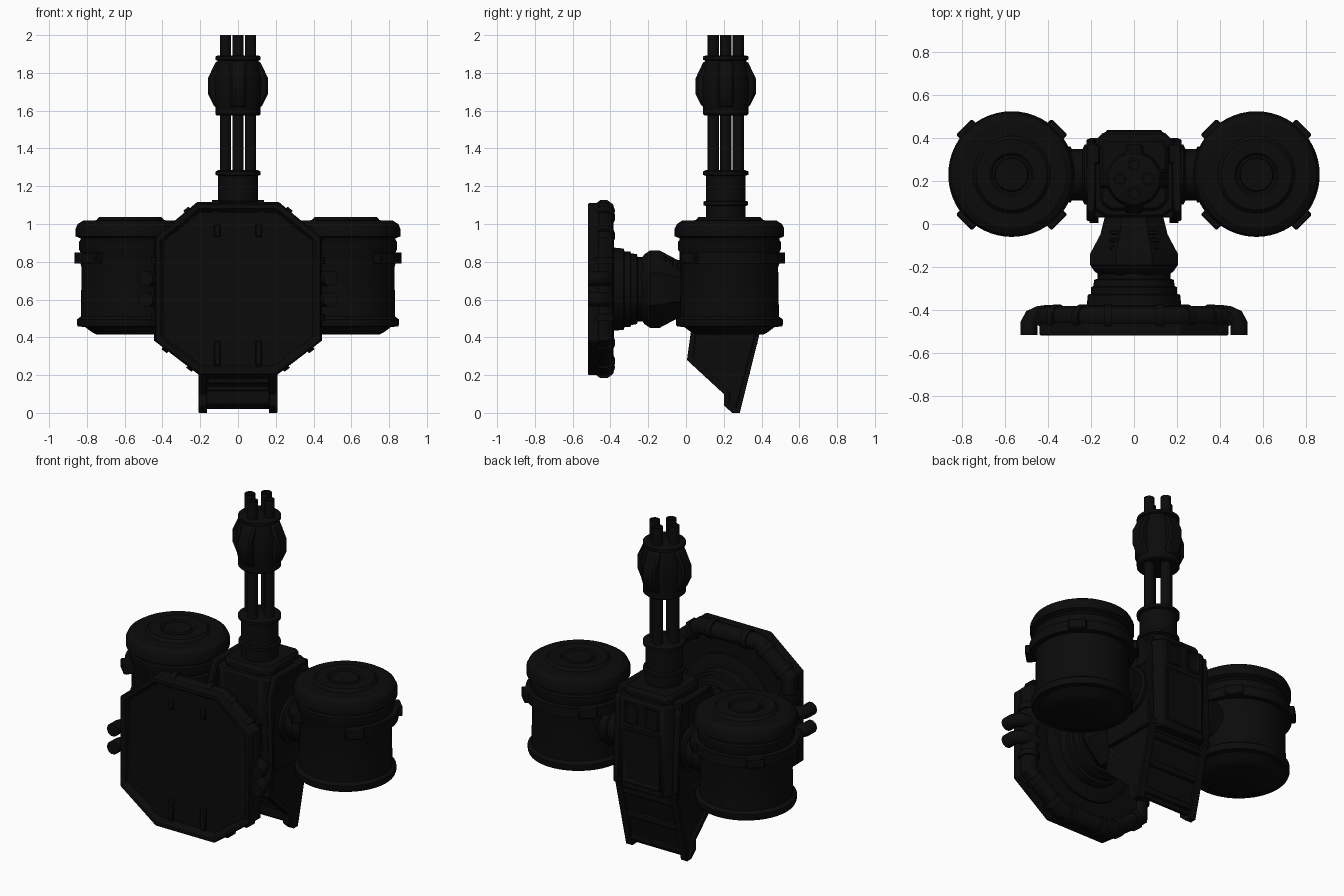
import bpy, bmesh, math
from mathutils import Matrix, Vector

cube = bpy.data.objects.get("Cube")
if cube:
    bpy.data.objects.remove(cube, do_unlink=True)


def material(name, v):
    m = bpy.data.materials.new(name)
    m.use_nodes = True
    col = (v, v, v, 1)
    m.diffuse_color = col
    m.node_tree.nodes["Principled BSDF"].inputs["Base Color"].default_value = col
    return m


BLACK = material("matte black", 0.0033)


def finish(name, bm, bevel=0.0):
    bmesh.ops.recalc_face_normals(bm, faces=bm.faces)
    me = bpy.data.meshes.new(name)
    bm.to_mesh(me)
    bm.free()
    ob = bpy.data.objects.new(name, me)
    bpy.context.collection.objects.link(ob)
    me.materials.append(BLACK)
    if bevel:
        mod = ob.modifiers.new("edge", 'BEVEL')
        mod.width, mod.segments, mod.limit_method = bevel, 1, 'ANGLE'
    bpy.ops.object.select_all(action='DESELECT')
    ob.select_set(True)
    bpy.context.view_layer.objects.active = ob
    bpy.ops.object.shade_smooth_by_angle(angle=math.radians(30))
    return ob


def place(axis, u, v, h):
    return {'x': (h, u, v), 'y': (u, h, v), 'z': (u, v, h)}[axis]


def lathe(name, profile, loc=(0, 0, 0), axis='z', seg=40, turn=0):
    """Revolve (radius, height) points; both ends are capped."""
    bm = bmesh.new()
    rings = [[bm.verts.new(Vector(loc) + Vector(place(
        axis, r * math.cos(turn + math.tau * i / seg), r * math.sin(turn + math.tau * i / seg), h)))
        for i in range(seg)] for r, h in profile]
    for a, b in zip(rings, rings[1:]):
        for i in range(seg):
            j = (i + 1) % seg
            bm.faces.new((a[i], a[j], b[j], b[i]))
    bm.faces.new(rings[0])
    bm.faces.new(rings[-1])
    return finish(name, bm)


def prism(name, pts, axis, lo, hi, bevel=0.008, recess=None):
    """Extrude an outline along an axis; recess = (direction, inset, depth)."""
    bm = bmesh.new()
    low = [bm.verts.new(place(axis, u, v, lo)) for u, v in pts]
    high = [bm.verts.new(place(axis, u, v, hi)) for u, v in pts]
    bm.faces.new(low)
    bm.faces.new(high)
    for i in range(len(pts)):
        j = (i + 1) % len(pts)
        bm.faces.new((low[i], low[j], high[j], high[i]))
    bmesh.ops.recalc_face_normals(bm, faces=bm.faces)
    if recess:
        d, inset, depth = recess
        f = [f for f in bm.faces if f.normal.dot(Vector(d)) > 0.95]
        bmesh.ops.inset_region(bm, faces=f, thickness=inset)
        bmesh.ops.inset_region(bm, faces=f, thickness=0.01, depth=-depth)
    return finish(name, bm, bevel)


def box(name, lo, hi, bevel=0.006, recess=None):
    pts = [(lo[0], lo[1]), (hi[0], lo[1]), (hi[0], hi[1]), (lo[0], hi[1])]
    return prism(name, pts, 'z', lo[2], hi[2], bevel, recess)


def tube(name, path, r, cyclic=False):
    cu = bpy.data.curves.new(name, 'CURVE')
    cu.dimensions, cu.bevel_depth, cu.bevel_resolution, cu.use_fill_caps = '3D', r, 3, True
    sp = cu.splines.new('POLY')
    sp.points.add(len(path) - 1)
    for p, co in zip(sp.points, path):
        p.co = (*co, 1)
    sp.use_cyclic_u = cyclic
    cu.materials.append(BLACK)
    ob = bpy.data.objects.new(name, cu)
    bpy.context.collection.objects.link(ob)
    bpy.ops.object.select_all(action='DESELECT')
    ob.select_set(True)
    bpy.context.view_layer.objects.active = ob
    bpy.ops.object.convert(target='MESH')
    bpy.ops.object.shade_smooth_by_angle(angle=math.radians(40))
    return ob


def mirrored(half):
    return half + [(-x, z) for x, z in reversed(half)]


# Mounting plate with recessed face and rim pipe
CZ = 0.655
plate = mirrored([(.22, 1.11), (.44, .93), (.44, .38), (.2, .2)])
prism("mount_plate", plate, 'y', -.52, -.46, .006, ((0, -1, 0), .035, .03))
prism("plate_back", [(x * .9, CZ + (z - CZ) * .9) for x, z in plate], 'y', -.465, -.41)
rim = [(x * .91, -.435, CZ + (z - CZ) * .91) for x, z in plate]
tube("rim_pipe", rim, .052, True)
for i, a in enumerate(rim):
    a, b = Vector(a), Vector(rim[(i + 1) % len(rim)])
    for t in (.2, .8):
        c, d = a.lerp(b, t), (b - a).normalized() * .018
        tube("pipe_collar", [c - d, c + d], .06)
for s in (-1, 1):
    for z in (.6, .71):
        tube("side_elbow", [(s * x, y, z) for x, y in
             ((.36, -.42), (.44, -.42), (.475, -.435), (.489, -.465), (.489, -.518))], .04)
    for z0, z1 in ((.25, .38), (.93, 1.0)):
        box("face_clip", (s * .11 - .018, -.505, z0), (s * .11 + .018, -.47, z1))

# Ribbed neck and swivel joint
lathe("neck", [(.30, -.42), (.30, -.395), (.25, -.38), (.22, -.38), (.215, -.33), (.2, -.325),
               (.2, -.295), (.19, -.29), (.185, -.26), (.17, -.255), (.17, -.2)], (0, 0, CZ), 'y')
lathe("swivel_joint", [(.17, -.24), (.2, -.22), (.222, -.19), (.222, -.14), (.17, -.05), (.14, .06)],
      (0, 0, CZ), 'y', 8, math.pi / 8)
for s in (-1, 1):
    for k in range(3):
        y = -.11 + k * .035
        box("joint_vent", (s * .08 - .035, y - .01, .75), (s * .08 + .035, y + .01, .83 - k * .012))

# Central body
prism("body", mirrored([(.14, .43), (.17, .40), (.19, .36), (.19, .07), (.13, .03)]), 'z', .42, .98, .012)
prism("body_top", mirrored([(.13, .40), (.16, .36), (.16, .1), (.11, .06)]), 'z', .97, 1.03, .015)
box("back_panel", (-.13, .42, .46), (.13, .438, .8), recess=((0, 1, 0), .02, .01))
for s in (-1, 1):
    box("back_slot_frame", (s * .07 - .045, .42, .83), (s * .07 + .045, .438, .96),
        recess=((0, 1, 0), .015, .012))
    box("shoulder_block", (s * .19 - .03, .28, .82), (s * .19 + .03, .37, 1.0))

# Side plates and lower tail fin
upper = [(.03, .42), (.015, .88), (.06, 1.0), (.34, 1.0), (.38, .94), (.395, .42)]
lower = [(.03, .46), (.005, .28), (.2, .1), (.2, .04), (.245, 0), (.285, 0), (.40, .46)]
for s in (-1, 1):
    prism("side_plate", upper, 'x', s * .18, s * .222, .008, ((s, 0, 0), .03, .01))
    prism("tail_side", lower, 'x', s * .165, s * .208, .006, ((s, 0, 0), .03, .01))
prism("tail_core", [(.03, .46), (.03, .29), (.215, .12), (.215, .05), (.26, .02), (.275, .02), (.38, .46)],
      'x', -.17, .17, .004)
for k in range(4):
    t = k / 3
    y, z = .19 - .13 * t, .13 + .12 * t
    box("tail_rib", (-.165, y - .005, z - .015), (.165, y + .05, z + .015))
for z in (.06, .22, .38):
    y = .28 + z * .255
    box("tail_back_band", (-.17, y - .05, z - .02), (.17, y + .002, z + .02))

# Side drums with cap, clamp band and lugs
drum = [(.18, .415), (.2, .425), (.24, .455), (.278, .457), (.283, .47), (.283, .495), (.262, .51),
        (.258, .77), (.264, .79), (.264, .85), (.272, .865), (.272, .905), (.265, .915), (.265, .925),
        (.29, .935), (.29, .975), (.278, 1.0), (.25, 1.018), (.18, 1.02), (.165, 1.036), (.1, 1.036),
        (.09, 1.026), (.08, 1.026), (.075, 1.036)]
for s in (-1, 1):
    c = Vector((s * .57, .23, 0))
    lathe("drum", drum, c, seg=56)
    arc = [math.radians(-50 + 280 * i / 40) for i in range(41)]
    ring = [(r * math.cos(a) + c.x, r * math.sin(a) + c.y)
            for r, seq in ((.295, arc), (.25, arc[::-1])) for a in seq]
    prism("clamp_band", ring, 'z', .79, .85, 0)
    for q in range(4):
        lug = box("clamp_lug", (.23, -.052, .79), (.315, .052, .85))
        lug.matrix_world = Matrix.Translation(c) @ Matrix.Rotation(math.pi * (q + .5) / 2, 4, 'Z')
    # Arm joining the drum to the body
    lathe("drum_arm", [(.14, s * .19), (.14, s * .23), (.12, s * .24), (.12, s * .29),
                       (.13, s * .295), (.13, s * .36)], (0, .23, .69), 'x')

# Gun: base, barrels, muzzle housing
G = (0, .21, 0)
lathe("gun_base", [(.105, 1.0), (.105, 1.095), (.118, 1.1), (.118, 1.118), (.105, 1.123), (.105, 1.255),
                   (.12, 1.26), (.12, 1.278), (.105, 1.285)], G)
for q in range(4):
    a = q * math.pi / 2
    turn = Matrix.Translation(G) @ Matrix.Rotation(a, 4, 'Z')
    lathe("barrel", [(.03, 1.25), (.03, 2.0), (.02, 2.0), (.02, 1.96)],
          (.066 * math.cos(a), G[1] + .066 * math.sin(a), 0), seg=20)
    pod = prism("muzzle_pod", [(.09, 1.6), (.125, 1.62), (.16, 1.69), (.16, 1.77), (.115, 1.865), (.09, 1.865)],
                'y', -.045, .045, .012)
    pod.matrix_world = turn
lathe("muzzle_housing", [(.112, 1.575), (.12, 1.582), (.12, 1.63), (.128, 1.66), (.13, 1.77), (.108, 1.865),
                         (.12, 1.87), (.12, 1.887), (.105, 1.893)], G)
